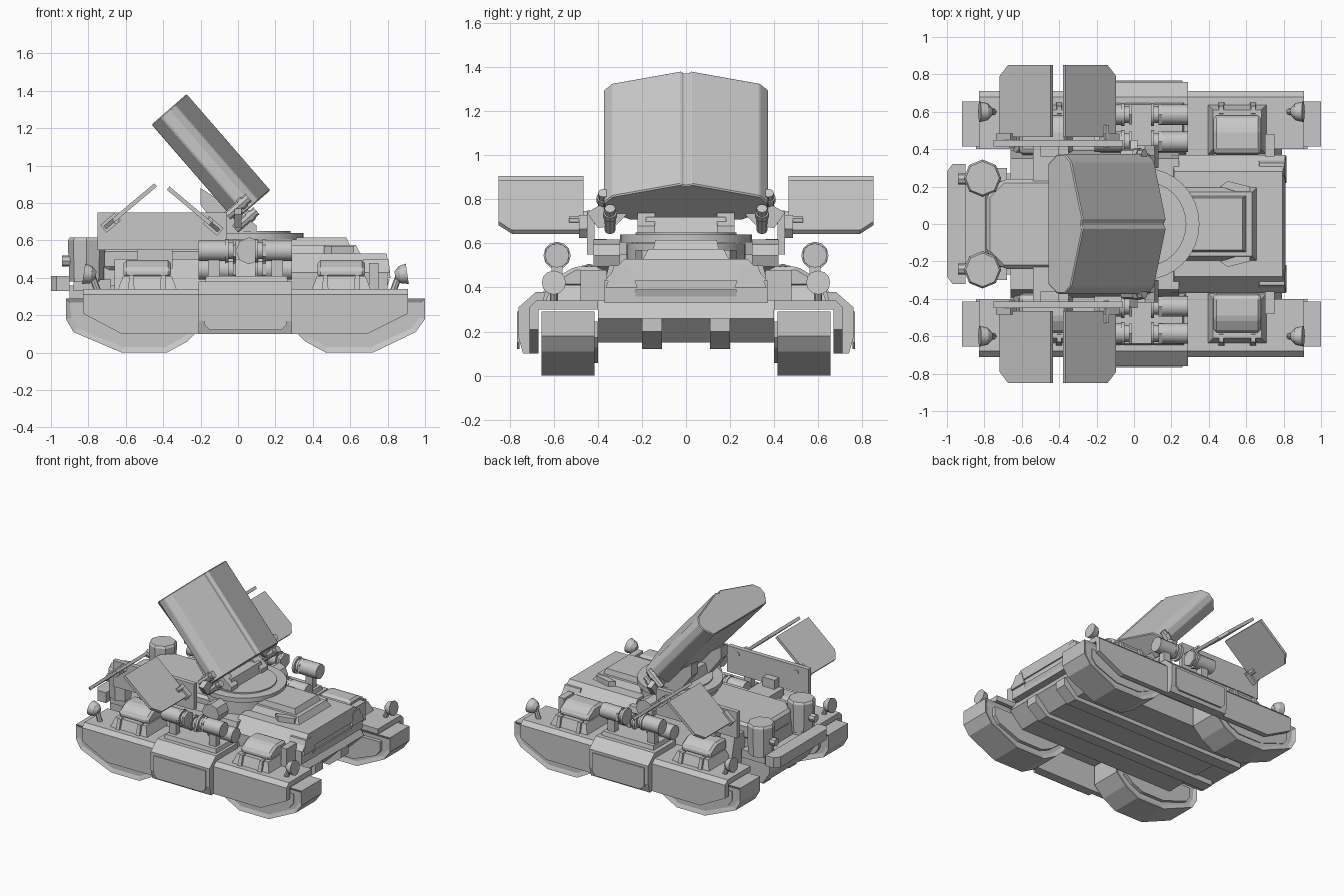
import bpy, bmesh, math
from mathutils import Vector as V

if "Cube" in bpy.data.objects:
    bpy.data.objects.remove(bpy.data.objects["Cube"])

grey = bpy.data.materials.new("armour_grey")
grey.diffuse_color = (0.57, 0.57, 0.57, 1)
grey.use_nodes = True
grey.node_tree.nodes["Principled BSDF"].inputs["Base Color"].default_value = grey.diffuse_color
X, Y, Z = V((1, 0, 0)), V((0, 1, 0)), V((0, 0, 1))


def finish(name, bm, sym=False, bevel=0, smooth=False):
    bmesh.ops.recalc_face_normals(bm, faces=bm.faces)
    me = bpy.data.meshes.new(name)
    bm.to_mesh(me)
    bm.free()
    me.materials.append(grey)
    ob = bpy.data.objects.new(name, me)
    bpy.context.collection.objects.link(ob)
    if bevel:
        m = ob.modifiers.new("bevel", 'BEVEL')
        m.width, m.segments, m.limit_method = bevel, 1, 'ANGLE'
    if sym:
        m = ob.modifiers.new("mirror", 'MIRROR')
        m.use_axis = (False, True, False)
        m.use_mirror_merge = False
    if smooth:
        bpy.ops.object.select_all(action='DESELECT')
        ob.select_set(True)
        bpy.context.view_layer.objects.active = ob
        bpy.ops.object.shade_smooth_by_angle(angle=math.radians(35))
    return ob


def slab(name, pts, origin, u, v, ext, sym=False, bevel=0, inset=None):
    """Flat outline in the u, v plane pushed along ext; optional recessed caps."""
    bm = bmesh.new()
    f = bm.faces.new([bm.verts.new(origin + u * a + v * b) for a, b in pts])
    r = bmesh.ops.extrude_face_region(bm, geom=[f])
    bmesh.ops.translate(bm, vec=ext, verts=[g for g in r["geom"] if isinstance(g, bmesh.types.BMVert)])
    bmesh.ops.recalc_face_normals(bm, faces=bm.faces)
    if inset:
        caps = [q for q in bm.faces if abs(q.normal.dot(ext.normalized())) > 0.99]
        bmesh.ops.inset_individual(bm, faces=caps, thickness=inset[0], depth=inset[1])
    return finish(name, bm, sym, bevel)


def along_y(name, pts, y0, y1, **k):
    return slab(name, pts, Y * y0, X, Z, Y * (y1 - y0), **k)


def along_x(name, pts, x0, x1, **k):
    return slab(name, pts, X * x0, Y, Z, X * (x1 - x0), **k)


def along_z(name, pts, z0, z1, **k):
    return slab(name, pts, Z * z0, X, Y, Z * (z1 - z0), **k)


def block(name, x0, x1, y0, y1, z0, z1, tx=0, ty=0, **k):
    """Box whose top is drawn in by tx and ty."""
    bm = bmesh.new()
    lo = [(x0, y0), (x1, y0), (x1, y1), (x0, y1)]
    hi = [(x0 + tx, y0 + ty), (x1 - tx, y0 + ty), (x1 - tx, y1 - ty), (x0 + tx, y1 - ty)]
    a = [bm.verts.new((*p, z0)) for p in lo]
    b = [bm.verts.new((*p, z1)) for p in hi]
    bm.faces.new(a)
    bm.faces.new(b)
    for i in range(4):
        j = (i + 1) % 4
        bm.faces.new((a[i], a[j], b[j], b[i]))
    return finish(name, bm, **k)


def rod(name, p, q, r1, r2=None, n=12, **k):
    p, q = V(p), V(q)
    bm = bmesh.new()
    bmesh.ops.create_cone(bm, cap_ends=True, segments=n, radius1=r1,
                          radius2=r1 if r2 is None else r2, depth=(q - p).length)
    bm.transform((q - p).to_track_quat('Z', 'Y').to_matrix().to_4x4())
    bmesh.ops.translate(bm, vec=(p + q) / 2, verts=bm.verts)
    return finish(name, bm, smooth=n > 8, **k)


# Four track pods with recessed sides and inner wheel covers
rear_pod = [(-.92, .29), (-.92, .18), (-.88, .11), (-.62, 0), (-.38, 0), (-.27, .06), (-.19, .14), (-.19, .29)]
front_pod = [(1, .29), (1, .18), (.95, .11), (.72, 0), (.47, 0), (.36, .06), (.28, .14), (.28, .29)]
for n, pod in (("rear", rear_pod), ("front", front_pod)):
    along_y(n + "_track_pod", pod, .415, .655, sym=True, inset=(.03, -.012))
    c = sum(p[0] for p in pod) / 8
    cover = [(c + (x - c) * .8, .16 + (z - .16) * .65) for x, z in pod]
    along_y(n + "_wheel_cover", cover, .40, .65, sym=True)

# Fenders and side skirts
along_x("fender", [(.40, .30), (.40, .34), (.68, .34), (.71, .31), (.71, .30)], -.83, .91, sym=True)
along_y("side_skirt", [(-.83, .31), (-.83, .21), (-.62, .1), (.69, .1), (.91, .21), (.91, .31)],
        .67, .71, sym=True)
along_x("centre_skirt", [(.42, .33), (.42, .38), (.68, .38), (.76, .31), (.76, .17), (.74, .1),
                         (.69, .1), (.69, .33)], -.21, .29, sym=True)
along_y("skirt_panel", [(-.18, .29), (-.18, .15), (-.15, .12), (.23, .12), (.26, .15), (.26, .29)],
        .755, .768, sym=True)

# Lower hull with belly rails
along_y("lower_hull", [(-.66, .33), (-.66, .15), (.68, .15), (.79, .26), (.74, .34)], -.4, .4)
along_y("hull_tail", [(-.9, .36), (-.9, .25), (-.84, .16), (-.6, .16), (-.6, .36)], -.27, .27)
along_y("belly_rail", [(-.8, .26), (-.8, .12), (.7, .12), (.80, .2), (.80, .26)], .11, .2, sym=True)
block("rear_bumper", -1, -.9, -.26, .26, .33, .41)
along_z("bumper_end", [(-1, .25), (-1, .28), (-.97, .32), (-.9, .32), (-.9, .25)], .33, .41, sym=True)

# Upper hull
block("middle_hull", -.66, .24, -.4, .4, .3, .5, 0, .05)
block("rear_hull", -.80, -.6, -.24, .24, .3, .47, .02, .02)
block("rear_locker", -.54, -.35, .2, .42, .45, .55, sym=True)
block("front_hull", .2, .8, -.37, .37, .33, .43)
block("front_hull_top", .2, .81, -.37, .37, .43, .53, .015, .09)
along_y("nose_plate", [(.74, .39), (.81, .39), (.79, .33), (.74, .33)], -.23, .23)
block("nose_cheek", .66, .815, .22, .365, .40, .50, .01, .04, sym=True)
block("engine_cover", .24, .66, -.2, .2, .52, .575, .03, .03)
block("engine_hatch", .27, .6, -.15, .15, .57, .615, .02, .01)
along_z("cover_guard", [(.46, .2), (.62, .15), (.62, .2), (.50, .23)], .5, .57, sym=True)
block("side_box", .70, .75, .36, .48, .34, .48, sym=True)

# Turret deck, ring and base
along_z("turret_deck", [(-.79, .15), (-.70, .24), (-.1, .24), (.1, .2), (.1, -.2), (-.1, -.24),
                        (-.70, -.24), (-.79, -.15)], .44, .56, bevel=.02)
rod("turret_base", (.05, 0, .48), (.05, 0, .60), .27, n=32)
rod("turret_ring", (.05, 0, .605), (.05, 0, .64), .30, n=32)
rod("turret_hub", (.05, 0, .63), (.05, 0, .65), .23, n=32)

# Tilted launcher box: u runs up its length, n faces forward
u, n = V((-.656, 0, .755)), V((.755, 0, .656))
half = [(.012, .238), (.022, .25), (.335, .165), (.373, .12), (.373, .066), (.32, 0)]
outline = half + [(-y, d) for y, d in reversed(half)]
foot = V((-.015, 0, .705))
box = slab("launcher_box", outline, foot, Y, n, u * .682, bevel=.006)
for v in box.data.vertices:
    # lower back corners are drawn in
    if (v.co - foot).dot(u) < .01 and (v.co - foot).dot(n) < .01:
        v.co.y *= .8
along_y("launcher_arm", [(-.2, .88), (-.2, .79), (-.04, .58), (.1, .6), (.1, .68), (.02, .74)],
        .14, .22, sym=True)
block("launcher_yoke", -.1, .1, -.2, .2, .6, .72, .03, .02)

# Grenade launcher clusters beside the box
along_x("cluster_bracket", [(.27, .73), (.32, .68), (.40, .67), (.45, .74), (.38, .78), (.31, .8)],
        -.02, .02, sym=True)
for i, (dy, dz) in enumerate([(-.015, 0), (.015, .07)]):
    p = V((.03 - dz * .6, .36 + dy, .70 + dz))
    rod("grenade_tube_%d" % i, p - n * .06, p + n * .09, .025, n=8, sym=True)
    rod("grenade_cap_%d" % i, p + n * .03, p + n * .06, .032, n=8, sym=True)

# Side shields and tilted wing panels
block("side_shield", -.75, -.06, .415, .45, .55, .75, sym=True)
block("shield_post", -.5, -.4, .36, .42, .45, .62, sym=True)
panel = [(0, .465), (.31, .465), (.355, .465), (.355, .85), (.06, .85), (0, .79)]
for name, x, s in (("rear", -.705, 1), ("front", -.095, -1)):
    d = V((s * .285, 0, .24)).normalized()
    t = V((-d.z * s, 0, d.x * s)) * .022 * s
    slab(name + "_wing_panel", panel, V((x, 0, .66)), d, Y, t, sym=True)
    c = V((x, 0, .66)) + d * .07
    rod(name + "_panel_arm", c + Y * .41, c + Y * .53, .018, n=6, sym=True)
    slab(name + "_panel_hinge", [(-.01, .445), (.09, .445), (.09, .485), (-.01, .485)],
         V((x, 0, .66)) - t * .7, d, Y, t * 2.4, sym=True)

# Paired side canisters: inner row low, outer row high
block("canister_cradle", -.19, .28, .37, .66, .33, .41, .02, .02, sym=True)
for y, z in ((.44, .445), (.585, .545)):
    for x0, x1, c in ((-.21, -.05, -.04), (.13, .29, .12)):
        rod("canister", (x0, y, z), (x1, y, z), .055, n=12, sym=True)
        rod("canister_collar", (c - .03, y, z), (c - .012, y, z), .062, n=12, sym=True)
        rod("canister_neck", (c - .03, y, z), (c + .03, y, z), .045, n=12, sym=True)
        rod("canister_end_ring", (c + .012, y, z), (c + .03, y, z), .062, n=6, sym=True)
        block("canister_stand", x0 + .05, x1 - .05, y - .025, y + .025, .38, z - .03, sym=True)
rod("side_joint", (.06, .30, .545), (.06, .42, .545), .072, n=8, sym=True)

# Fender hatches with hinges; lids slope down outwards
lid = [(.37, .40), (.37, .47), (.39, .495), (.505, .495), (.58, .45), (.58, .40)]
for x in (-.485, .552):
    block("hatch_base", x - .16, x + .16, .37, .64, .33, .41, .03, .03, sym=True)
    along_x("hatch_lid", lid, x - .126, x + .126, sym=True, bevel=.018)
    for dx in (-.085, .085):
        block("hatch_hinge", x + dx - .016, x + dx + .016, .57, .65, .34, .415, .004, .02, sym=True)

# Dish lamps on the fender corners
for x, s in ((-.8, -1), (.88, 1)):
    rod("lamp_stalk", (x - s * .05, .6, .33), (x - s * .02, .6, .41), .018, n=8, sym=True)
    rod("lamp_back", (x - s * .04, .6, .412), (x - s * .015, .6, .416), .022, .046, n=12, sym=True)
    rod("lamp_dish", (x - s * .015, .6, .416), (x + s * .025, .6, .422), .046, .055, n=12, sym=True)

# Rear drums
rod("drum", (-.81, .245, .38), (-.81, .245, .60), .092, .1, n=8, sym=True)
rod("drum_lid", (-.81, .245, .6), (-.81, .245, .615), .1, .09, n=8, sym=True)
rod("drum_tap", (-.94, .24, .49), (-.88, .24, .49), .03, n=8, sym=True)
block("drum_shelf", -.88, -.68, .17, .30, .33, .39, sym=True)
